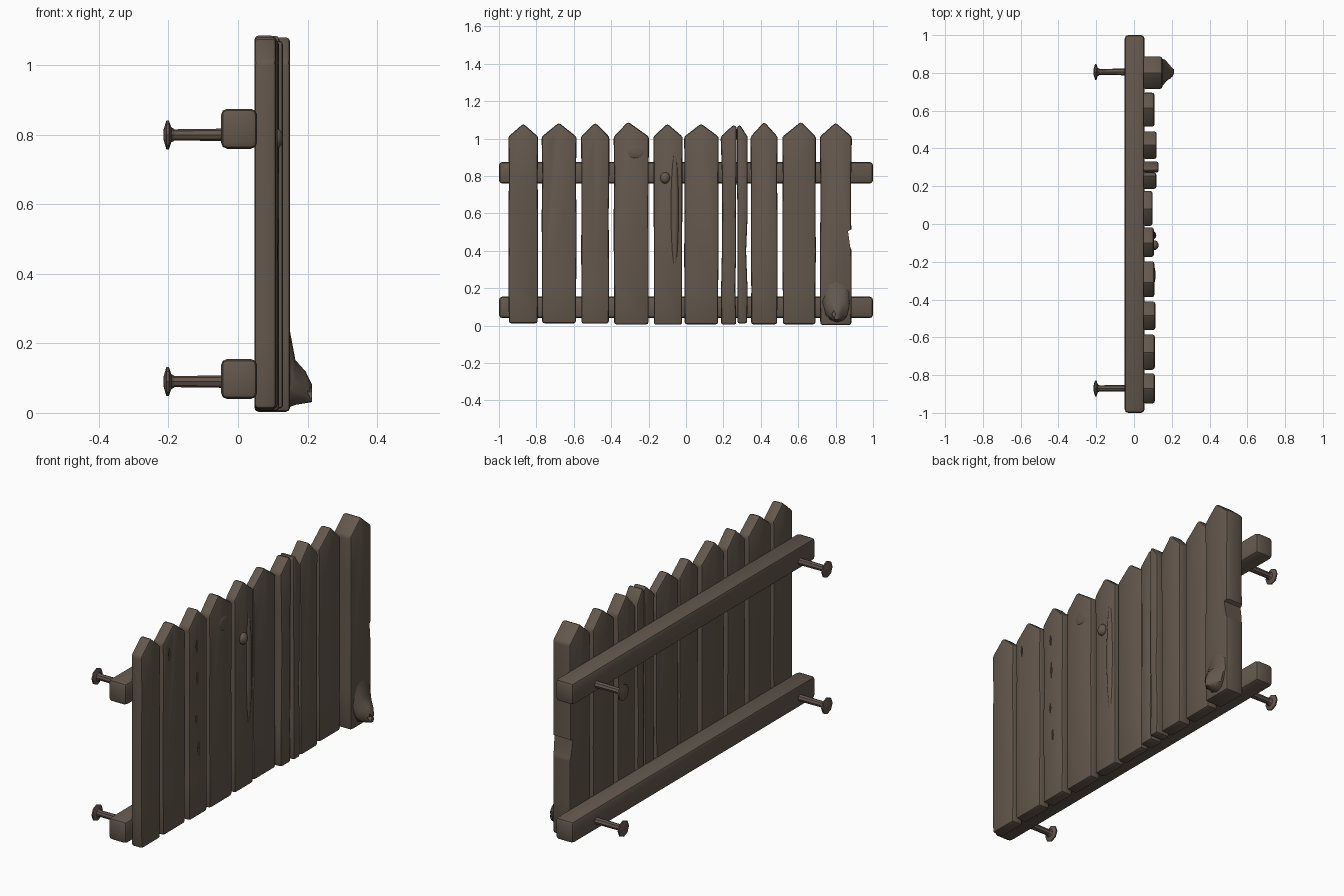
import bpy, bmesh, random
from math import pi, cos, sin
from mathutils import Matrix, Vector

if "Cube" in bpy.data.objects:
    bpy.data.objects.remove(bpy.data.objects["Cube"])

random.seed(4)


def material(name, rgb):
    m = bpy.data.materials.new(name)
    m.diffuse_color = (*rgb, 1)
    m.use_nodes = True
    m.node_tree.nodes["Principled BSDF"].inputs["Base Color"].default_value = m.diffuse_color
    return m


WOOD = material("weathered brown wood", (0.125, 0.096, 0.073))
NAIL = material("rusty brown metal", (0.125, 0.091, 0.075))


def make(name, bm, mat, angle=0.6, bevel=0, cutter=None):
    """Turn a bmesh into a finished object with bevel, optional cuts and smooth shading."""
    bmesh.ops.recalc_face_normals(bm, faces=bm.faces)
    me = bpy.data.meshes.new(name)
    bm.to_mesh(me)
    bm.free()
    ob = bpy.data.objects.new(name, me)
    bpy.context.collection.objects.link(ob)
    me.materials.append(mat)
    bpy.ops.object.select_all(action='DESELECT')
    ob.select_set(True)
    bpy.context.view_layer.objects.active = ob
    if bevel:
        b = ob.modifiers.new("worn_edges", 'BEVEL')
        b.width, b.segments, b.limit_method, b.angle_limit = bevel, 2, 'ANGLE', 0.6
    if cutter:
        c = ob.modifiers.new("cut", 'BOOLEAN')
        c.operation, c.object, c.solver = 'DIFFERENCE', cutter, 'EXACT'
    for m in list(ob.modifiers):
        bpy.ops.object.modifier_apply(modifier=m.name)
    if cutter:
        bpy.data.objects.remove(cutter)
    bpy.ops.object.shade_smooth_by_angle(angle=angle)
    return ob


def prism(outline, x0, x1):
    """Extrude a (y, z) outline from x0 to x1."""
    bm = bmesh.new()
    f = bm.faces.new([bm.verts.new((x0, y, z)) for y, z in outline])
    ext = bmesh.ops.extrude_face_region(bm, geom=[f])
    for v in ext['geom']:
        if isinstance(v, bmesh.types.BMVert):
            v.co.x = x1
    return bm


def loft(sections, n=12):
    """Elliptical rings along x: (x, y, z, radius_y, radius_z)."""
    bm = bmesh.new()
    rings = [[bm.verts.new((x, y + ry * cos(2 * pi * i / n), z + rz * sin(2 * pi * i / n)))
              for i in range(n)] for x, y, z, ry, rz in sections]
    for a, b in zip(rings, rings[1:]):
        for i in range(n):
            bm.faces.new((a[i], a[(i + 1) % n], b[(i + 1) % n], b[i]))
    bm.faces.new(rings[0])
    bm.faces.new(rings[-1])
    return bm


def cracks(x, spots):
    """Cutter made of slim diamonds: (y, z, half width, half height)."""
    bm = bmesh.new()
    for y, z, w, h in spots:
        bmesh.ops.create_cone(bm, cap_ends=True, segments=4, radius1=1, radius2=1, depth=0.03,
                              matrix=Matrix.Translation((x, y, z)) @ Matrix.Rotation(pi / 2, 4, 'Y')
                              @ Matrix.Diagonal((h, w, 1, 1)))
    ob = make("crack_cutter", bm, WOOD)
    ob.hide_render = True
    return ob


def picket(name, y0, y1, peak, x1, top=1.08, shoulder=(1.01, 1.01), cutter=None, wob=0.004):
    left, right = [], []
    for k in range(1, 5):
        z = 0.2 * k
        left.append((y0 + random.uniform(0, wob), z))
        right.append((y1 - random.uniform(0, wob), z))
    foot = random.uniform(0.003, 0.015)
    outline = ([(y0 + 0.003, foot), (y1 - 0.003, foot)] + right + [(y1, shoulder[1]), (peak, top),
               (y0, shoulder[0])] + left[::-1])
    make(name, prism(outline, 0.047, x1), WOOD, bevel=0.012, cutter=cutter)


# Pointed pickets: y start, y end, peak y, front x, top z
PICKETS = [
    (-0.95, -0.79, -0.87, 0.11, 1.08), (-0.772, -0.585, -0.68, 0.11, 1.085),
    (-0.562, -0.41, -0.485, 0.113, 1.085), (-0.387, -0.198, -0.31, 0.108, 1.09),
    (-0.175, -0.018, -0.10, 0.105, 1.08), (-0.01, 0.175, 0.08, 0.098, 1.08),
    (0.345, 0.49, 0.418, 0.12, 1.09), (0.515, 0.695, 0.615, 0.108, 1.09),
    (0.715, 0.887, 0.80, 0.15, 1.085)]
for i, (y0, y1, pk, x1, top) in enumerate(PICKETS):
    cut = None
    if i == 1:
        cut = cracks(x1 + 0.009, [(-0.722, 0.94, 0.006, 0.035)])
    if i == 2:
        cut = cracks(x1 + 0.009, [(-0.5, 0.9, 0.007, 0.035), (-0.495, 0.73, 0.006, 0.045),
                                  (-0.503, 0.52, 0.006, 0.03), (-0.485, 0.36, 0.006, 0.04)])
    if i == 8:  # broken notch in the side of the end picket
        cut = make("notch_cutter", prism([(0.93, 0.54), (0.866, 0.505), (0.878, 0.42), (0.93, 0.30)],
                                         0.0, 0.2), WOOD)
        cut.hide_render = True
    picket(f"picket_{i + 1}", y0, y1, pk, x1, top, cutter=cut)

# Picket split lengthwise into two halves
picket("split_picket_left", 0.185, 0.272, 0.255, 0.118, 1.075, (1.01, 1.06), wob=0.009)
picket("split_picket_right", 0.272, 0.33, 0.287, 0.13, 1.075, (1.06, 1.01), wob=0.009)

# Knots and grain swellings standing proud of the boards
for name, x, y, z, r in [("knot", 0.108, -0.112, 0.79, (0.022, 0.026, 0.03)),
                         ("grain_ridge", 0.098, -0.06, 0.62, (0.02, 0.022, 0.32)),
                         ("grain_swelling", 0.102, -0.27, 0.93, (0.012, 0.05, 0.04))]:
    bm = bmesh.new()
    bmesh.ops.create_icosphere(bm, subdivisions=3, radius=1,
                               matrix=Matrix.Translation((x, y, z)) @ Matrix.Diagonal((*r, 1)))
    make(name, bm, WOOD)

# Broken branch stub at the foot of the end picket
stub = loft([(0.13, 0.805, 0.155, 0.075, 0.14), (0.15, 0.805, 0.125, 0.07, 0.11),
             (0.165, 0.805, 0.085, 0.06, 0.065), (0.195, 0.805, 0.07, 0.033, 0.045),
             (0.213, 0.805, 0.055, 0.012, 0.024)])
for v in stub.verts:
    v.co += Vector((0, random.uniform(-0.006, 0.006), random.uniform(-0.004, 0.004)))
make("branch_stub", stub, WOOD, angle=0.8,
     cutter=cracks(0.2, [(0.79, 0.06, 0.01, 0.02)]))

# Two horizontal rails with heavily chamfered edges
for name, z0, z1 in (("lower_rail", 0.04, 0.155), ("upper_rail", 0.76, 0.875)):
    bm = bmesh.new()
    bmesh.ops.create_cube(bm, size=1, matrix=Matrix.Translation((0.003, 0, (z0 + z1) / 2))
                          @ Matrix.Diagonal((0.104, 2.0, z1 - z0, 1)))
    make(name, bm, WOOD, bevel=0.018)

# Four nails poking out of the rails
for side, y in (("left", -0.87), ("right", 0.805)):
    for level, z in (("lower", 0.09), ("upper", 0.80)):
        prof = [(-0.03, 0.018), (-0.182, 0.016), (-0.192, 0.022), (-0.199, 0.042),
                (-0.206, 0.042), (-0.214, 0.015)]
        make(f"{level}_{side}_nail", loft([(x, y, z, r, r) for x, r in prof], 8), NAIL, angle=0.5)
